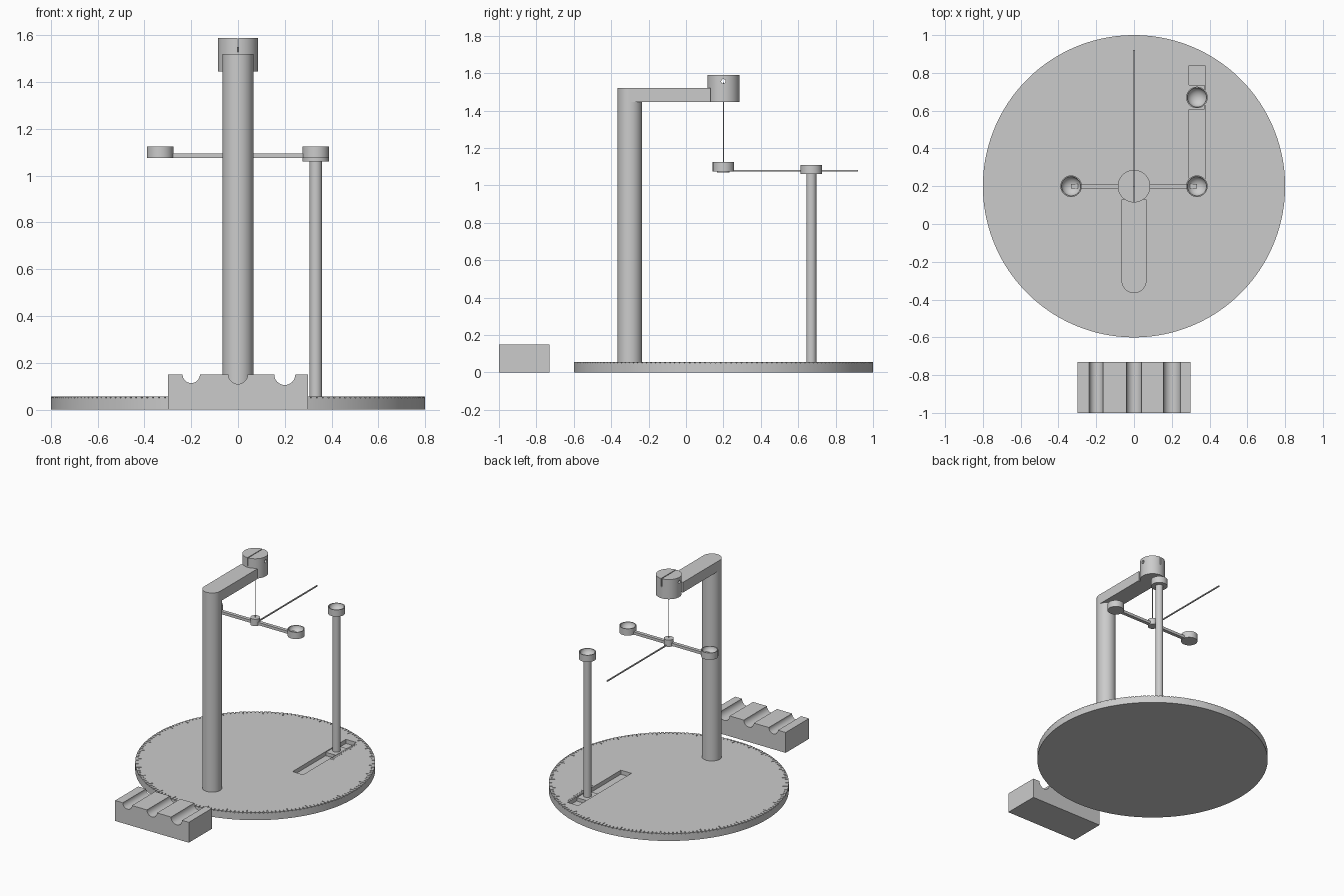
import bpy, bmesh, math
from mathutils import Matrix, Vector

cube = bpy.data.objects.get("Cube")
if cube:
    bpy.data.objects.remove(cube)

grey = bpy.data.materials.new("matte_grey")
grey.use_nodes = True
grey.diffuse_color = (0.6, 0.6, 0.6, 1)
grey.node_tree.nodes["Principled BSDF"].inputs["Base Color"].default_value = (0.6, 0.6, 0.6, 1)


def finish(name, bm):
    bmesh.ops.recalc_face_normals(bm, faces=bm.faces)
    mesh = bpy.data.meshes.new(name)
    bm.to_mesh(mesh)
    bm.free()
    mesh.materials.append(grey)
    obj = bpy.data.objects.new(name, mesh)
    bpy.context.collection.objects.link(obj)
    return obj


def add_box(bm, lo, hi, turn=Matrix()):
    lo, hi = Vector(lo), Vector(hi)
    size = Matrix.Diagonal((*(hi - lo), 1))
    bmesh.ops.create_cube(bm, size=1, matrix=turn @ Matrix.Translation((lo + hi) / 2) @ size)


def box(name, lo, hi):
    bm = bmesh.new()
    add_box(bm, lo, hi)
    return finish(name, bm)


def cylinder(name, x, y, z0, z1, r, sides=48):
    bm = bmesh.new()
    bmesh.ops.create_cone(bm, cap_ends=True, segments=sides, radius1=r, radius2=r, depth=z1 - z0,
                          matrix=Matrix.Translation((x, y, (z0 + z1) / 2)))
    return finish(name, bm)


def smooth(obj):
    bpy.ops.object.select_all(action="DESELECT")
    obj.select_set(True)
    bpy.context.view_layer.objects.active = obj
    bpy.ops.object.shade_smooth_by_angle(angle=math.radians(35))


def cut(obj, cutter):
    mod = obj.modifiers.new("cut", "BOOLEAN")
    mod.operation, mod.solver, mod.object = "DIFFERENCE", "EXACT", cutter
    graph = bpy.context.evaluated_depsgraph_get()
    mesh = bpy.data.meshes.new_from_object(obj.evaluated_get(graph))
    obj.modifiers.clear()
    obj.data = mesh
    bpy.data.objects.remove(cutter)


def cup(name, x, y, z):
    # Straight outside wall with a rounded bowl inside
    r, h, rim, depth = 0.057, 0.05, 0.051, 0.043
    profile = [(0, 0), (r, 0), (r, h)]
    for i in range(11):
        a = math.pi / 2 * i / 10
        profile.append((rim * math.cos(a), h - depth * math.sin(a)))
    profile[-1] = (0, h - depth)
    bm = bmesh.new()
    verts = [bm.verts.new((px, 0, pz)) for px, pz in profile]
    edges = [bm.edges.new(pair) for pair in zip(verts, verts[1:])]
    bmesh.ops.spin(bm, geom=verts + edges, cent=(0, 0, 0), axis=(0, 0, 1),
                   angle=math.tau, steps=48, use_duplicate=False)
    bmesh.ops.remove_doubles(bm, verts=bm.verts, dist=1e-5)
    bmesh.ops.translate(bm, verts=bm.verts, vec=(x, y, z))
    smooth(finish(name, bm))


CY = 0.2        # pivot axis
TOP = 0.055     # top of the dial
PX, PY = 0.333, 0.67

# Dial with a slider slot
dial = cylinder("dial_base", 0, CY, 0, TOP, 0.8, 180)
cut(dial, box("slot_cutter", (0.29, 0.22, 0.025), (0.376, 0.84, 0.1)))

# Engraved degree marks and slot scale
bm = bmesh.new()
for i in range(180):
    turn = Matrix.Translation((0, CY, 0)) @ Matrix.Rotation(math.radians(i * 2 + 1), 4, "Z")
    inner = 0.76 if i % 5 == 0 else 0.778
    add_box(bm, (inner, -0.003, TOP - 0.006), (0.82, 0.003, 0.1), turn)
for i in range(15):
    y = 0.53 + i * 0.02
    length = 0.03 if i % 5 == 0 else 0.018
    add_box(bm, (0.38, y - 0.002, TOP - 0.004), (0.38 + length, y + 0.002, 0.1))
cut(dial, finish("mark_cutter", bm))
smooth(dial)

# Slider, its post and cup
box("slider_foot", (0.292, 0.605, 0.025), (0.374, 0.735, 0.05))
smooth(cylinder("slider_post", PX, PY, 0.045, 1.065, 0.027))
cup("post_cup", PX, PY, 1.06)

# Column and overhanging arm
smooth(cylinder("support_column", 0, -0.3, TOP - 0.01, 1.52, 0.066))
box("support_arm", (-0.066, -0.3, 1.445), (0.066, 0.13, 1.52))

# Slotted clamp head with a cross hole
head = cylinder("clamp_head", 0, CY, 1.445, 1.59, 0.086, 64)
cut(head, box("slit_cutter", (-0.003, 0, 1.53), (0.003, 0.4, 1.7)))
bm = bmesh.new()
bmesh.ops.create_cone(bm, cap_ends=True, segments=20, radius1=0.012, radius2=0.012, depth=0.4,
                      matrix=Matrix.Translation((0, CY, 1.556)) @ Matrix.Rotation(math.pi / 2, 4, "Y"))
cut(head, finish("hole_cutter", bm))
smooth(head)

# Hanging thread and balance beam
smooth(cylinder("thread", 0, CY, 1.1, 1.55, 0.0025, 10))
smooth(cylinder("beam_hub", 0, CY, 1.07, 1.12, 0.033))
box("balance_beam", (-PX, CY - 0.013, 1.076), (PX, CY + 0.013, 1.096))
for side, label in ((1, "left"), (-1, "right")):
    cup(label + "_beam_cup", side * PX, CY, 1.075)
box("pointer", (-0.004, CY, 1.073), (0.004, 0.92, 1.081))

# Loose block with three round grooves
bm = bmesh.new()
outline = [(0.3, 0), (-0.3, 0), (-0.3, 0.15)]
for gx, r in ((-0.2, 0.037), (0, 0.041), (0.2, 0.045)):
    for i in range(17):
        a = math.pi + math.pi * i / 16
        outline.append((gx + r * math.cos(a), 0.15 + r * math.sin(a)))
outline.append((0.3, 0.15))
face = bm.faces.new([bm.verts.new((x, -1, z)) for x, z in outline])
new = bmesh.ops.extrude_face_region(bm, geom=[face])["geom"]
bmesh.ops.translate(bm, verts=[g for g in new if isinstance(g, bmesh.types.BMVert)], vec=(0, 0.27, 0))
smooth(finish("grooved_block", bm))
